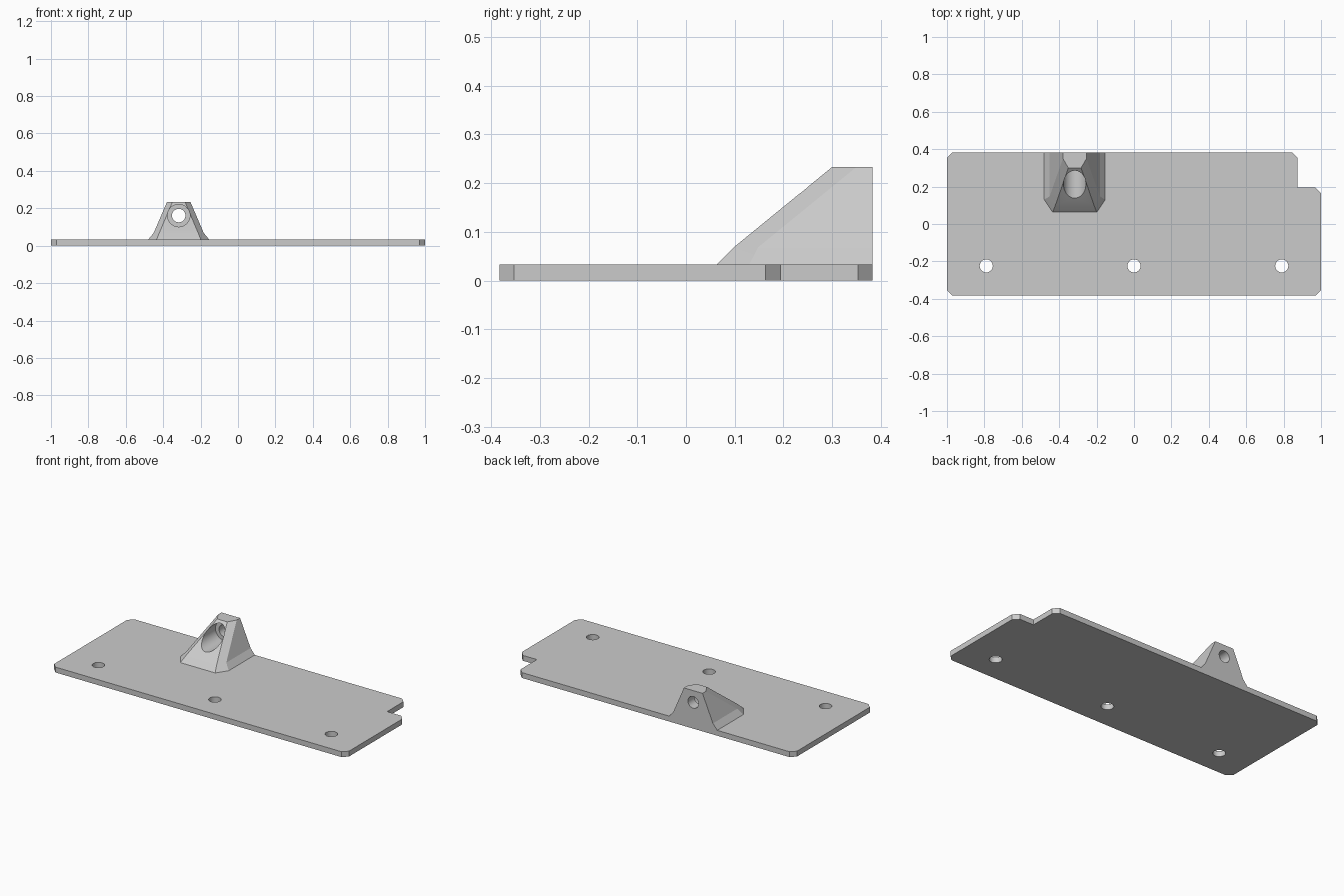
import bpy, bmesh
from math import radians

cube = bpy.data.objects.get("Cube")
if cube:
    bpy.data.objects.remove(cube, do_unlink=True)

THICK, BACK, BOSS_X, BORE_Z = 0.033, 0.383, -0.317, 0.161

grey = bpy.data.materials.new("plain grey")
grey.use_nodes = True
grey.diffuse_color = (0.6, 0.6, 0.6, 1)
grey.node_tree.nodes["Principled BSDF"].inputs["Base Color"].default_value = (0.6, 0.6, 0.6, 1)


def loft(name, rings):
    """Closed solid through rings with equal numbers of points."""
    bm = bmesh.new()
    loops = [[bm.verts.new(p) for p in ring] for ring in rings]
    n = len(loops[0])
    for a, b in zip(loops, loops[1:]):
        for i in range(n):
            j = (i + 1) % n
            bm.faces.new((a[i], a[j], b[j], b[i]))
    bm.faces.new(loops[0][::-1])
    bm.faces.new(loops[-1])
    bmesh.ops.recalc_face_normals(bm, faces=bm.faces)
    mesh = bpy.data.meshes.new(name)
    bm.to_mesh(mesh)
    bm.free()
    mesh.materials.append(grey)
    obj = bpy.data.objects.new(name, mesh)
    bpy.context.collection.objects.link(obj)
    return obj


def cylinder(name, radius, depth, centre, tilt=0):
    bpy.ops.mesh.primitive_cylinder_add(vertices=48, radius=radius, depth=depth,
                                        location=centre, rotation=(tilt, 0, 0))
    obj = bpy.context.object
    obj.name = name
    obj.data.materials.append(grey)
    return obj


def combine(target, tool, operation):
    mod = target.modifiers.new(operation.lower(), "BOOLEAN")
    mod.operation, mod.solver, mod.object = operation, "EXACT", tool
    tool.hide_render = True
    bpy.context.view_layer.objects.active = target
    bpy.ops.object.modifier_apply(modifier=mod.name)
    bpy.data.objects.remove(tool, do_unlink=True)


# Plate with clipped corners and a notch at the back left
c = 0.03
outline = [(-1 + c, -BACK), (1 - c, -BACK), (1, -BACK + c), (1, 0.163), (1 - c, 0.195),
           (0.875, 0.195), (0.875, BACK - c), (0.875 - c, BACK),
           (-1 + c, BACK), (-1, BACK - c), (-1, -BACK + c)]
plate = loft("mounting_plate", [[(x, y, z) for x, y in outline] for z in (0, THICK)])


# Tapered boss with a flared foot
def boss_ring(z, side, side_y, front, front_y):
    half = [(side, BACK), (side, side_y), (front, front_y)]
    pts = half + [(-x, y) for x, y in reversed(half)]
    return [(BOSS_X + x, y, z) for x, y in pts]


boss = loft("boss", [
    boss_ring(0.015, 0.163, 0.130, 0.118, 0.063),
    boss_ring(THICK, 0.163, 0.130, 0.118, 0.063),
    boss_ring(0.068, 0.134, 0.148, 0.104, 0.098),
    boss_ring(0.233, 0.063, 0.350, 0.034, 0.300)])
combine(plate, boss, "UNION")

# Stepped bore through the boss
combine(plate, cylinder("counterbore", 0.06, 0.32, (BOSS_X, 0.16, BORE_Z), radians(90)), "DIFFERENCE")
combine(plate, cylinder("bore", 0.036, 0.4, (BOSS_X, 0.3, BORE_Z), radians(90)), "DIFFERENCE")

# Screw holes along the front
for x in (-0.79, 0, 0.79):
    combine(plate, cylinder("screw_hole", 0.035, 0.2, (x, -0.224, 0)), "DIFFERENCE")

bpy.ops.object.select_all(action="DESELECT")
plate.select_set(True)
bpy.context.view_layer.objects.active = plate
bpy.ops.object.shade_smooth_by_angle(angle=radians(12))
